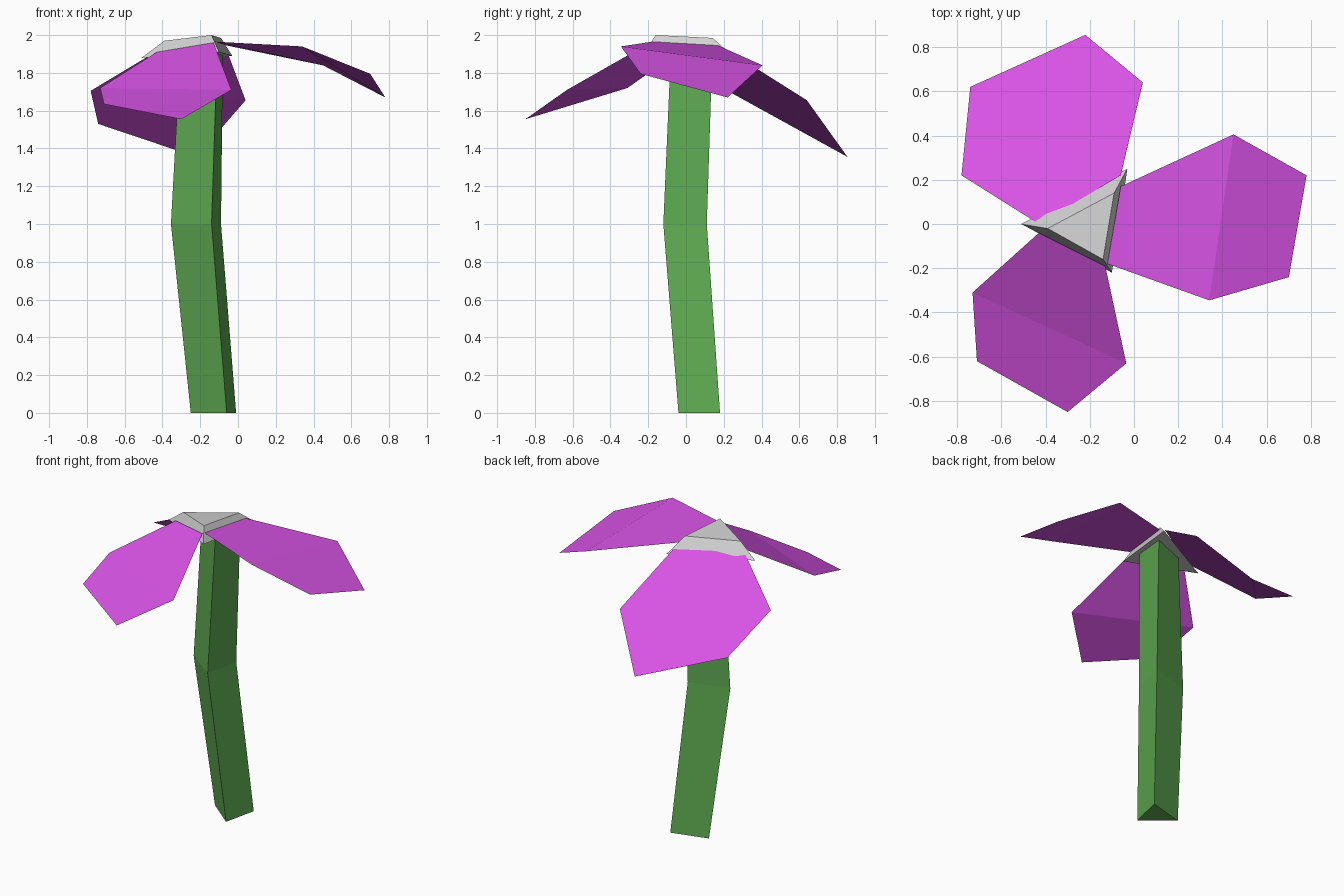
import bpy
import bmesh

if "Cube" in bpy.data.objects:
    bpy.data.objects.remove(bpy.data.objects["Cube"])


def material(name, rgb):
    m = bpy.data.materials.new(name)
    m.diffuse_color = (*rgb, 1)
    m.use_nodes = True
    m.node_tree.nodes["Principled BSDF"].inputs["Base Color"].default_value = m.diffuse_color
    return m


PURPLE = material("petal purple", (0.68, 0.085, 0.78))
GREEN = material("stem green", (0.115, 0.41, 0.085))
GREY = material("cap grey", (0.64, 0.64, 0.64))


def loft(name, rings, mat, capped):
    """Join rings of equal point count; closed tubes are capped, open strips are not."""
    bm = bmesh.new()
    rows = [[bm.verts.new(p) for p in ring] for ring in rings]
    n = len(rows[0])
    for low, high in zip(rows, rows[1:]):
        for i in range(n if capped else n - 1):
            j = (i + 1) % n
            bm.faces.new((low[i], low[j], high[j], high[i]))
    if capped:
        bm.faces.new(rows[0][::-1])
        bm.faces.new(rows[-1])
        bmesh.ops.recalc_face_normals(bm, faces=bm.faces)
    else:
        for f in bm.faces:
            f.normal_update()
            if f.normal.z < 0:
                f.normal_flip()
    mesh = bpy.data.meshes.new(name)
    bm.to_mesh(mesh)
    bm.free()
    mesh.materials.append(mat)
    obj = bpy.data.objects.new(name, mesh)
    bpy.context.collection.objects.link(obj)


# Bent three-sided stem
loft("stem", [
    [(-0.06, -0.04, 0), (-0.01, 0.18, 0), (-0.25, 0.115, 0)],
    [(-0.14, -0.12, 1), (-0.09, 0.11, 1), (-0.355, 0.04, 1)],
    [(-0.11, -0.08, 1.92), (-0.08, 0.14, 1.92), (-0.305, 0.055, 1.92)],
], GREEN, True)

# Tapered triangular cap
loft("flower_cap", [
    [(-0.10, -0.22, 1.91), (-0.03, 0.25, 1.89), (-0.51, 0.0, 1.88)],
    [(-0.14, -0.16, 2.0), (-0.09, 0.14, 1.985), (-0.39, -0.02, 1.97)],
], GREY, True)

# Petals: inner edge, wide middle, outer edge
loft("right_petal", [
    [(-0.12, -0.18, 1.965), (-0.06, 0.17, 1.945)],
    [(0.34, -0.345, 1.94), (0.45, 0.405, 1.84)],
    [(0.70, -0.24, 1.795), (0.78, 0.22, 1.67)],
], PURPLE, False)
loft("back_petal", [
    [(-0.43, 0.0, 1.915), (-0.06, 0.22, 1.92)],
    [(-0.78, 0.22, 1.705), (0.04, 0.64, 1.655)],
    [(-0.74, 0.62, 1.53), (-0.22, 0.855, 1.355)],
], PURPLE, False)
loft("front_petal", [
    [(-0.43, -0.04, 1.91), (-0.13, -0.19, 1.96)],
    [(-0.73, -0.31, 1.72), (-0.035, -0.63, 1.71)],
    [(-0.71, -0.62, 1.635), (-0.30, -0.85, 1.555)],
], PURPLE, False)
